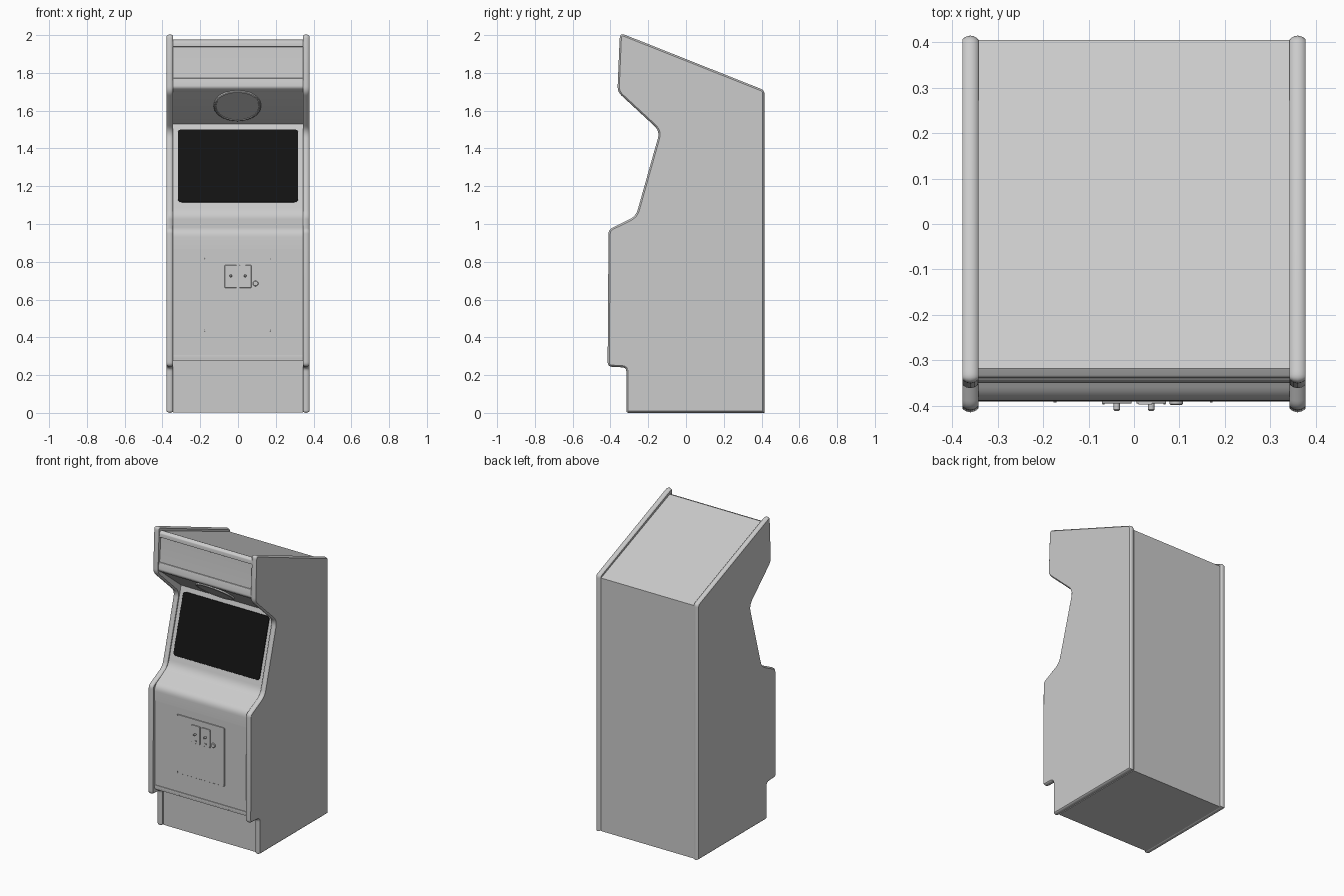
import bpy, bmesh
from math import radians, cos, sin, pi
from mathutils import Vector, Matrix

if "Cube" in bpy.data.objects:
    bpy.data.objects.remove(bpy.data.objects["Cube"])


def rounded(points, steps=6):
    """Points are (u, v, setback); corners with a setback become smooth curves."""
    out = []
    for i, (u, v, s) in enumerate(points):
        p = Vector((u, v))
        if s == 0:
            out.append(p)
            continue
        q = Vector(points[i - 1][:2])
        n = Vector(points[(i + 1) % len(points)][:2])
        a, b = p + (q - p).normalized() * s, p + (n - p).normalized() * s
        for k in range(steps + 1):
            t = k / steps
            out.append(a * (1 - t) ** 2 + p * 2 * t * (1 - t) + b * t * t)
    return out


def inset(pts, d):
    n = len(pts)
    area = sum(pts[i - 1].cross(pts[i]) for i in range(n))
    sign = 1 if area > 0 else -1
    res = []
    for i, p in enumerate(pts):
        e1 = (p - pts[i - 1]).normalized()
        e2 = (pts[(i + 1) % n] - p).normalized()
        n1, n2 = Vector((-e1.y, e1.x)), Vector((-e2.y, e2.x))
        res.append(p + (n1 + n2) * (sign * d / (1 + n1.dot(n2))))
    return res


def solid(name, pts, layers, frame=Matrix(), color=None):
    """Loft an outline through (depth, inset) layers; depth runs along local x."""
    bm = bmesh.new()
    rings = [[bm.verts.new(frame @ Vector((w, p.x, p.y))) for p in inset(pts, d)]
             for w, d in layers]
    n = len(pts)
    for r, s in zip(rings, rings[1:]):
        for i in range(n):
            bm.faces.new((r[i - 1], r[i], s[i], s[i - 1]))
    bm.faces.new(rings[0])
    bm.faces.new(rings[-1])
    bmesh.ops.recalc_face_normals(bm, faces=bm.faces[:])
    me = bpy.data.meshes.new(name)
    bm.to_mesh(me)
    bm.free()
    me.shade_smooth()
    me.set_sharp_from_angle(angle=radians(28))
    ob = bpy.data.objects.new(name, me)
    bpy.context.collection.objects.link(ob)
    if color:
        mat = bpy.data.materials.new(name)
        mat.diffuse_color = color
        mat.use_nodes = True
        mat.node_tree.nodes["Principled BSDF"].inputs["Base Color"].default_value = mat.diffuse_color
        me.materials.append(mat)
    return ob


def facing(x, y, z, vy=0.0, vz=1.0):
    """Frame on a front surface: local x points outward, y right, z up the surface."""
    v = Vector((0, vy, vz)).normalized()
    u = Vector((1, 0, 0))
    w = u.cross(v)
    m = Matrix((w, u, v)).transposed().to_4x4()
    m.translation = (x, y, z)
    return m


def rect(w, h, s=0.0):
    return rounded([(-w / 2, -h / 2, s), (w / 2, -h / 2, s), (w / 2, h / 2, s), (-w / 2, h / 2, s)])


def disc(r, n=16):
    return [Vector((r * cos(2 * pi * i / n), r * sin(2 * pi * i / n))) for i in range(n)]


# side panels with a domed edge moulding
side = rounded([
    (-0.35, 2.012, 0.03), (0.415, 1.708, 0.02), (0.415, 0, 0), (-0.316, 0, 0.015),
    (-0.316, 0.24, 0.022), (-0.415, 0.245, 0.025), (-0.41, 0.97, 0.022),
    (-0.265, 1.042, 0.035), (-0.138, 1.492, 0.04), (-0.363, 1.70, 0.03)])
for label, sx in (("left", -1), ("right", 1)):
    solid(label + "_side_panel", side,
          [(sx * (0.343 + 0.035 * t), d) for t, d in
           ((0, 0.009), (0.06, 0.006), (0.25, 0.002), (0.5, 0), (0.75, 0.002), (0.94, 0.006), (1, 0.009))])

# inner cabinet between the panels
HALF = 0.345
body = rounded([
    (-0.322, 1.974, 0), (0.405, 1.69, 0), (0.405, 0.002, 0), (-0.295, 0.002, 0), (-0.295, 0.275, 0),
    (-0.385, 0.275, 0), (-0.385, 0.868, 0), (-0.391, 0.868, 0), (-0.389, 0.965, 0.035),
    (-0.247, 1.045, 0.04), (-0.11, 1.53, 0), (-0.345, 1.72, 0.025), (-0.333, 1.80, 0)])
solid("cabinet_body", body, [(-HALF, 0), (HALF, 0)])

# marquee retainers and lower trim strips
for name, pts in (
    ("marquee_top_strip", [(-0.318, 1.976, 0), (-0.338, 1.966, 0.006), (-0.341, 1.938, 0.003), (-0.322, 1.938, 0)]),
    ("marquee_bottom_strip", [(-0.325, 1.772, 0), (-0.343, 1.772, 0.003), (-0.352, 1.722, 0.012), (-0.325, 1.70, 0)]),
    ("lower_trim_strip", [(-0.375, 0.304, 0), (-0.390, 0.304, 0.002), (-0.390, 0.284, 0.002), (-0.375, 0.284, 0)]),
):
    solid(name, rounded(pts, 4), [(-HALF, 0), (HALF, 0)])

# screen
solid("screen", rect(0.636, 0.40, 0.02), [(-0.005, 0), (0.003, 0), (0.004, 0.001)],
      facing(0, -0.173, 1.3075, 0.272, 0.962), (0.006, 0.006, 0.006, 1))

# speaker cover under the marquee
under = facing(-0.003, -0.234, 1.63, -0.778, 0.629)
solid("speaker_cover", disc(0.126, 20), [(-0.004, 0), (0.009, 0), (0.012, 0.004), (0.012, 0.010), (0.009, 0.012)], under)

# coin door
solid("coin_door", rect(0.35, 0.39, 0.006), [(-0.01, 0), (0.004, 0), (0.005, 0.001)], facing(-0.003, -0.385, 0.625))
DOOR = -0.390
for label, sx in (("left", -1), ("right", 1)):
    solid(label + "_coin_plate", rect(0.066, 0.12, 0.004), [(-0.002, 0), (0.004, 0), (0.005, 0.001)],
          facing(sx * 0.038, DOOR, 0.722))
    solid(label + "_coin_button", disc(0.007), [(0, 0), (0.019, 0), (0.022, 0.003)],
          facing(sx * 0.038, DOOR, 0.725))
    solid(label + "_coin_return", rect(0.014, 0.008), [(0, 0), (0.010, 0)], facing(sx * 0.038, DOOR, 0.680))
    for z in (0.815, 0.440):
        solid(label + "_door_screw", disc(0.003, 8), [(0, 0), (0.003, 0)], facing(sx * 0.172 - 0.002, DOOR, z))
    for dx, z in ((0.031, 0.775), (0.031, 0.672)):
        solid(label + "_plate_screw", disc(0.002, 8), [(0, 0), (0.007, 0)], facing(sx * (0.038 + dx - 0.002), DOOR, z))
solid("coin_slot", rect(0.03, 0.006), [(0, 0), (0.007, 0)], facing(0.025, DOOR, 0.78))
solid("door_lock", disc(0.015), [(0, 0), (0.006, 0), (0.009, 0.003)], facing(0.093, DOOR, 0.685))
